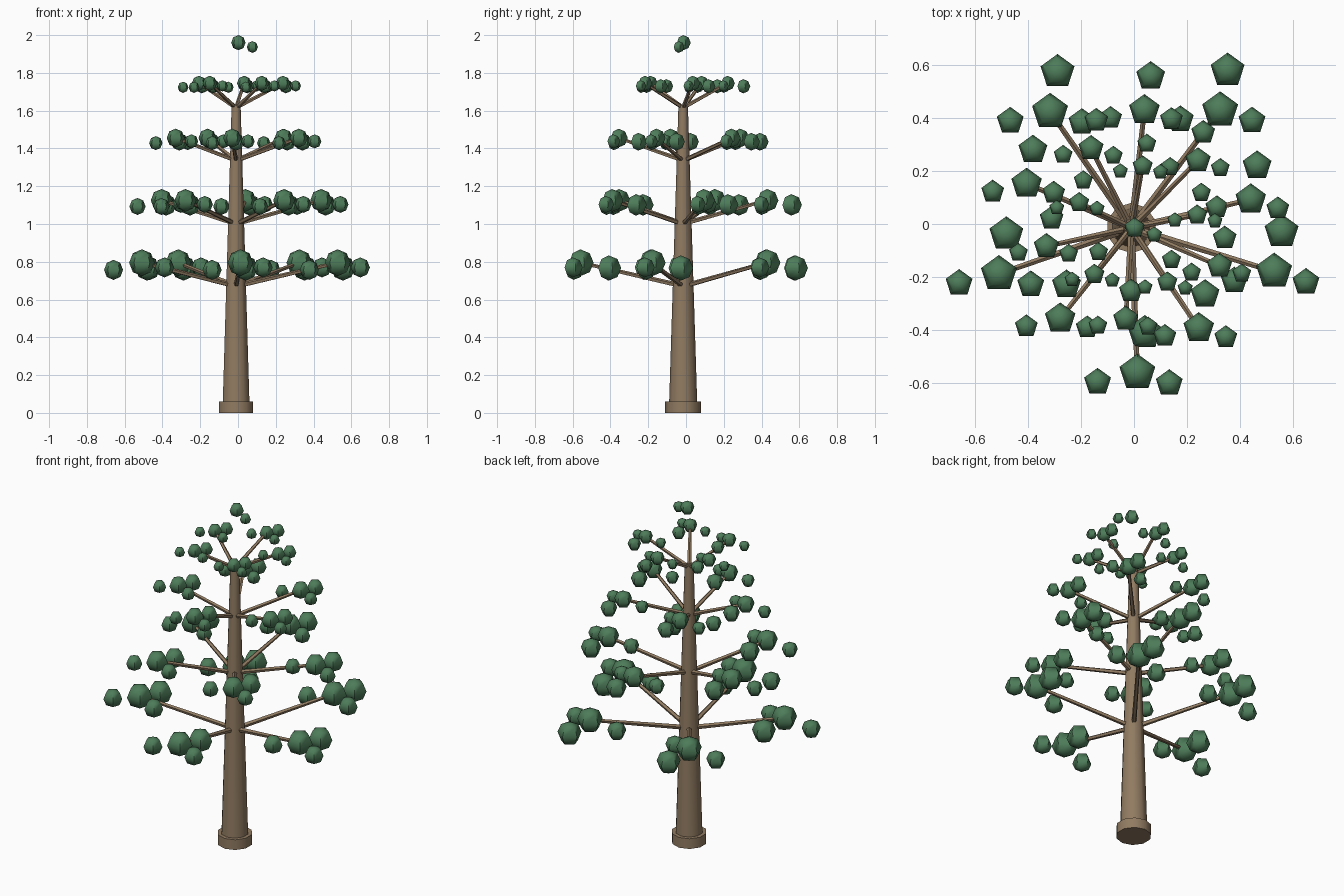
import bpy, bmesh
from math import sin, cos, pi, radians
from mathutils import Vector

cube = bpy.data.objects.get("Cube")
if cube:
    bpy.data.objects.remove(cube, do_unlink=True)


def material(name, colour):
    mat = bpy.data.materials.new(name)
    mat.use_nodes = True
    mat.diffuse_color = (*colour, 1)
    mat.node_tree.nodes["Principled BSDF"].inputs["Base Color"].default_value = (*colour, 1)
    return mat


bark = material("bark brown", (0.285, 0.200, 0.122))
needles = material("needle green", (0.075, 0.202, 0.101))


def lathe(name, profile, sides, origin, mat, turn=None):
    """Spin (radius, height) points around z, cap open ends, smooth gentle edges."""
    bm = bmesh.new()
    rings = []
    for radius, height in profile:
        angles = [pi / 2 + 2 * pi * i / sides for i in range(sides)]
        rings.append([bm.verts.new((radius * cos(a), radius * sin(a), height)) for a in angles])
    for low, high in zip(rings, rings[1:]):
        for i in range(sides):
            j = (i + 1) % sides
            bm.faces.new((low[i], low[j], high[j], high[i]))
    if profile[0][0] > 0:
        bm.faces.new(rings[0][::-1])
        bm.faces.new(rings[-1])
    bmesh.ops.remove_doubles(bm, verts=bm.verts, dist=1e-5)
    if turn:
        bmesh.ops.transform(bm, matrix=turn.to_matrix().to_4x4(), verts=bm.verts)
    mesh = bpy.data.meshes.new(name)
    bm.to_mesh(mesh)
    bm.free()
    mesh.materials.append(mat)
    mesh.shade_smooth()
    mesh.set_sharp_from_angle(angle=radians(50))
    obj = bpy.data.objects.new(name, mesh)
    obj.location = origin
    bpy.context.collection.objects.link(obj)


def puff(name, centre, radius):
    """Five-sided low-poly ball of foliage."""
    arc = [(radius * sin(pi * k / 4), -radius * cos(pi * k / 4)) for k in range(1, 4)]
    lathe(name, [(0, -radius)] + arc + [(0, radius)], 5, centre, needles)


def branch(name, start, end, scale):
    line = end - start
    lathe(name, [(0.014 * scale, 0), (0.010 * scale, line.length)], 5, start, bark,
          line.to_track_quat('Z', 'Y'))


# Trunk and root collar
core = Vector((-0.01, -0.015, 0))
lathe("root_collar", [(0.095, 0), (0.095, 0.06)], 10, core, bark)
lathe("trunk", [(0.075, 0.03), (0.025, 1.63)], 10, core, bark)

# Foliage cluster: offset from the branch tip, and puff radius
cluster = [((0, 0, 0), 0.071), ((0.028, 0.15, -0.028), 0.067),
           ((0.12, -0.04, -0.025), 0.053), ((-0.15, -0.035, -0.038), 0.053)]

# Tiers: base height, tip height, reach, first angle, scale
tiers = [(0.67, 0.795, 0.545, -17.5, 1.0), (1.0, 1.125, 0.445, 14, 0.85),
         (1.335, 1.455, 0.345, -24.5, 0.70), (1.615, 1.745, 0.235, 12, 0.56)]
canopy = Vector((0.008, -0.015, 0))

for t, (base, top, reach, first, scale) in enumerate(tiers, 1):
    for b in range(5):
        a = radians(first + 72 * b)
        start = core + Vector((0, 0, base))
        tip = canopy + Vector((reach * cos(a), reach * sin(a), top))
        branch(f"branch_{t}_{b + 1}", start, tip, 0.6 + 0.4 * scale)
        for k, (offset, radius) in enumerate(cluster, 1):
            puff(f"foliage_{t}_{b + 1}_{k}", tip + Vector(offset) * scale, radius * scale)

# Crown puffs above the trunk
puff("crown_large", Vector((0.002, -0.015, 1.96)), 0.04)
puff("crown_small", Vector((0.076, -0.04, 1.937)), 0.031)
